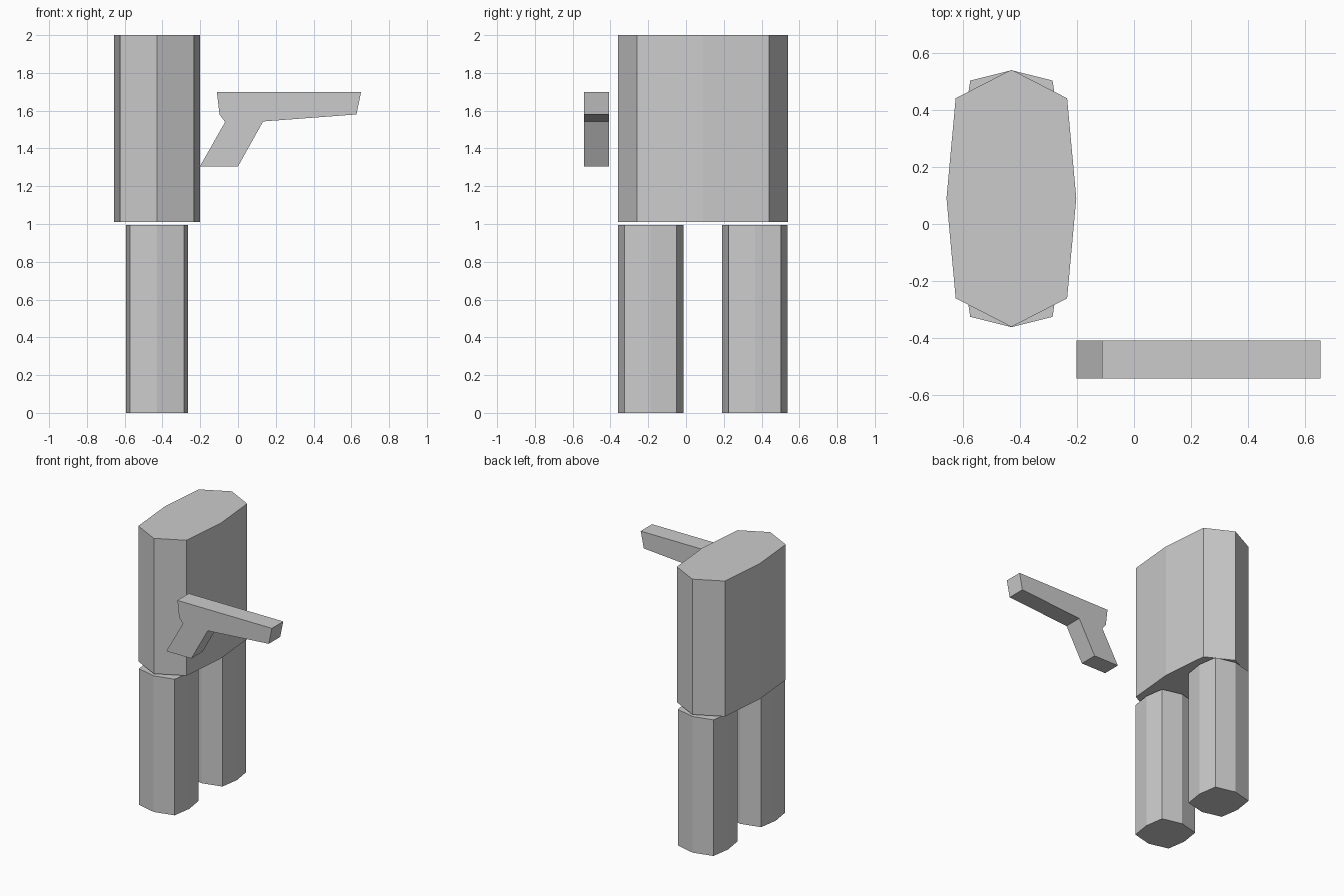
import bpy, bmesh
from mathutils import Vector

if "Cube" in bpy.data.objects:
    bpy.data.objects.remove(bpy.data.objects["Cube"])

grey = bpy.data.materials.new("plain grey")
grey.diffuse_color = (0.6, 0.6, 0.6, 1)
grey.use_nodes = True
grey.node_tree.nodes["Principled BSDF"].inputs["Base Color"].default_value = grey.diffuse_color


def prism(name, outline, offset):
    """Extrude a closed outline of 3D points by an offset."""
    bm = bmesh.new()
    base = bm.faces.new([bm.verts.new(p) for p in outline])
    ext = bmesh.ops.extrude_face_region(bm, geom=[base], use_keep_orig=True)
    top = [v for v in ext["geom"] if isinstance(v, bmesh.types.BMVert)]
    bmesh.ops.translate(bm, verts=top, vec=Vector(offset))
    bmesh.ops.recalc_face_normals(bm, faces=bm.faces)
    mesh = bpy.data.meshes.new(name)
    bm.to_mesh(mesh)
    bm.free()
    mesh.materials.append(grey)
    obj = bpy.data.objects.new(name, mesh)
    bpy.context.collection.objects.link(obj)


def octagon(cx, cy, half_x, half_y, corner_x, corner_y, z):
    """Eight-sided outline with separate tip and corner distances."""
    ring = [(half_x, 0), (corner_x, corner_y), (0, half_y), (-corner_x, corner_y),
            (-half_x, 0), (-corner_x, -corner_y), (0, -half_y), (corner_x, -corner_y)]
    return [(cx + x, cy + y, z) for x, y in ring]


BODY_X = -0.429

# Torso
prism("torso", octagon(BODY_X, 0.09, 0.227, 0.45, 0.195, 0.35, 1.01), (0, 0, 0.99))

# Legs
for name, y in (("front_leg", -0.187), ("back_leg", 0.364)):
    prism(name, octagon(BODY_X, y, 0.165, 0.174, 0.144, 0.138, 0), (0, 0, 0.995))

# Pistol, side profile extruded across its width
profile = [(-0.112, 1.70), (0.652, 1.70), (0.627, 1.58), (0.133, 1.543),
           (0, 1.305), (-0.202, 1.305), (-0.068, 1.54), (-0.098, 1.58)]
prism("pistol", [(x, -0.54, z) for x, z in profile], (0, 0.132, 0))
